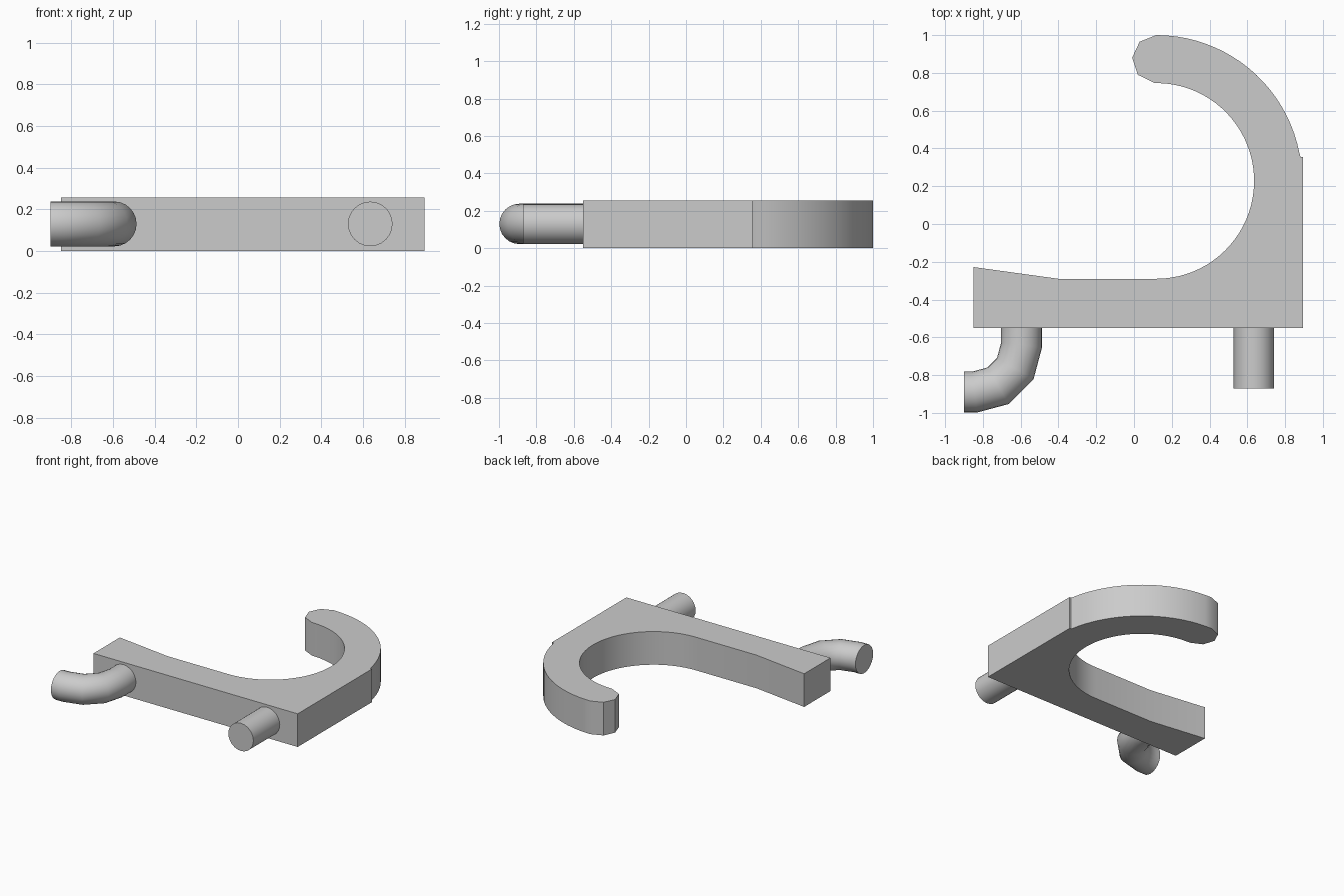
import bpy, bmesh, math
from mathutils import Vector

if "Cube" in bpy.data.objects:
    bpy.data.objects.remove(bpy.data.objects["Cube"])

grey = bpy.data.materials.new("plain_grey")
grey.diffuse_color = (0.6, 0.6, 0.6, 1)
grey.use_nodes = True
grey.node_tree.nodes["Principled BSDF"].inputs["Base Color"].default_value = grey.diffuse_color


def finish(name, bm):
    bmesh.ops.recalc_face_normals(bm, faces=bm.faces[:])
    mesh = bpy.data.meshes.new(name)
    bm.to_mesh(mesh)
    bm.free()
    mesh.materials.append(grey)
    ob = bpy.data.objects.new(name, mesh)
    bpy.context.collection.objects.link(ob)
    bpy.ops.object.select_all(action='DESELECT')
    ob.select_set(True)
    bpy.context.view_layer.objects.active = ob
    bpy.ops.object.shade_smooth_by_angle(angle=math.radians(30))
    return ob


def arc(cx, cy, r, a0, a1, steps):
    angles = [math.radians(a0 + (a1 - a0) * i / steps) for i in range(steps + 1)]
    return [(cx + r * math.cos(a), cy + r * math.sin(a)) for a in angles]


def tube(name, path, radius, z, sides=24):
    """Round bar swept along a flat path, with mitred rings and capped ends."""
    pts = [Vector((x, y, z)) for x, y in path]
    up = Vector((0, 0, 1))
    bm = bmesh.new()
    rings = []
    for i, p in enumerate(pts):
        before = (p - pts[i - 1]).normalized() if i else (pts[1] - p).normalized()
        after = (pts[i + 1] - p).normalized() if i < len(pts) - 1 else before
        tangent = (before + after).normalized()
        side = tangent.cross(up) / tangent.dot(before)
        rings.append([bm.verts.new(p + radius * (side * math.cos(t) + up * math.sin(t)))
                      for t in (2 * math.pi * k / sides for k in range(sides))])
    for a, b in zip(rings, rings[1:]):
        for k in range(sides):
            n = (k + 1) % sides
            bm.faces.new((a[k], a[n], b[n], b[k]))
    bm.faces.new(rings[0])
    bm.faces.new(rings[-1])
    return finish(name, bm)


# Hook plate: flat outline with a curved arm, extruded upwards
CX, CY = 0.118, 0.228
outline = [(-0.85, -0.55), (0.895, -0.55), (0.895, 0.355), (0.882, 0.355)]
outline += arc(CX, CY, 0.772, 11, 90, 20)
outline += [(0.03, 0.965), (-0.01, 0.88), (0.02, 0.79), (0.108, 0.747)]
outline += arc(CX, CY, 0.518, 88, -90, 40)
outline += [(-0.40, -0.29), (-0.85, -0.228)]
bm = bmesh.new()
base = bm.faces.new([bm.verts.new((x, y, 0)) for x, y in outline])
top = bmesh.ops.extrude_face_region(bm, geom=[base], use_keep_orig=True)["geom"]
bmesh.ops.translate(bm, vec=(0, 0, 0.256),
                    verts=[v for v in top if isinstance(v, bmesh.types.BMVert)])
finish("hook_plate", bm)

# Straight peg and bent peg on the front edge
tube("straight_peg", [(0.635, -0.54), (0.635, -0.872)], 0.107, 0.13)
bend = arc(-0.845, -0.64, 0.25, 0, -90, 3)
tube("bent_peg", [(-0.595, -0.54)] + bend + [(-0.9, -0.89)], 0.108, 0.13)
